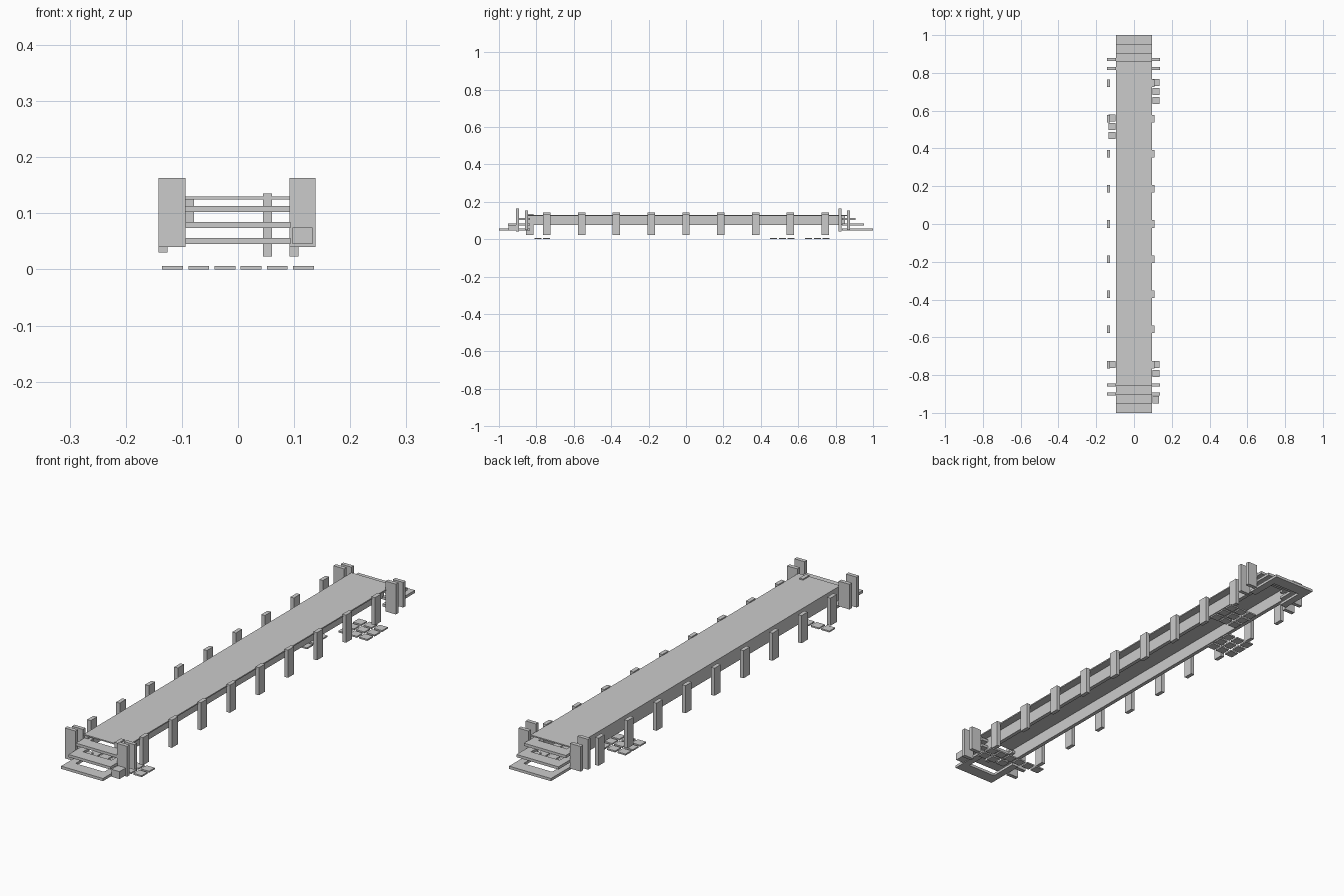
import bpy, bmesh

if "Cube" in bpy.data.objects:
    bpy.data.objects.remove(bpy.data.objects["Cube"])

stone = bpy.data.materials.new("light_grey")
stone.diffuse_color = (0.6, 0.6, 0.6, 1)
stone.use_nodes = True
stone.node_tree.nodes["Principled BSDF"].inputs["Base Color"].default_value = stone.diffuse_color


def boxes(name, ranges):
    """One object made of boxes given as (x0, x1, y0, y1, z0, z1)."""
    bm = bmesh.new()
    for x0, x1, y0, y1, z0, z1 in ranges:
        made = bmesh.ops.create_cube(bm, size=1)["verts"]
        for v in made:
            v.co = ((x0 + x1) / 2 + v.co.x * (x1 - x0),
                    (y0 + y1) / 2 + v.co.y * (y1 - y0),
                    (z0 + z1) / 2 + v.co.z * (z1 - z0))
    mesh = bpy.data.meshes.new(name)
    bm.to_mesh(mesh)
    bm.free()
    mesh.materials.append(stone)
    ob = bpy.data.objects.new(name, mesh)
    bpy.context.collection.objects.link(ob)


def u_frame(name, end, y_out, z0, z1):
    """Flat step: a tread at the outer end with two arms running inward."""
    W, arm, tread, inner = 0.094, 0.03, 0.05, 0.835
    outline = [(-W, y_out), (W, y_out), (W, inner), (W - arm, inner),
               (W - arm, y_out - tread), (arm - W, y_out - tread),
               (arm - W, inner), (-W, inner)]
    bm = bmesh.new()
    face = bm.faces.new([bm.verts.new((x, y * end, z0)) for x, y in outline])
    top = bmesh.ops.extrude_face_region(bm, geom=[face])["geom"]
    for v in top:
        if isinstance(v, bmesh.types.BMVert):
            v.co.z = z1
    bmesh.ops.recalc_face_normals(bm, faces=bm.faces)
    mesh = bpy.data.meshes.new(name)
    bm.to_mesh(mesh)
    bm.free()
    mesh.materials.append(stone)
    bpy.context.collection.objects.link(bpy.data.objects.new(name, mesh))


# Thin walking deck
boxes("deck", [(-0.094, 0.094, -0.855, 0.862, 0.125, 0.130)])

# Beams under the deck
for side, x in (("left", -0.086), ("right", 0.053)):
    boxes(side + "_beam", [(x - 0.008, x + 0.008, -0.85, 0.85, 0.075, 0.128)])

# Side posts, nine on each side
for side, x, z0, z1 in (("left", -0.134, 0.030, 0.142), ("right", 0.100, 0.023, 0.135)):
    boxes(side + "_posts", [(x - 0.008, x + 0.008, i * 0.186 - 0.02, i * 0.186 + 0.02, z0, z1)
                            for i in range(-4, 5)])

# Extra post standing through the deck near the front
boxes("inner_post", [(0.045, 0.061, -0.855, -0.815, 0.023, 0.135)])

# Steps at both ends
for end, word in ((-1, "front"), (1, "back")):
    for n, (y, z) in enumerate(((1.0, 0.045), (0.952, 0.074), (0.905, 0.102))):
        u_frame(f"{word}_step_{n + 1}", end, y, z, z + 0.011)

# Paired slabs at the four corners
for side, x0, x1 in (("left", -0.142, -0.094), ("right", 0.092, 0.138)):
    boxes(side + "_corner_slabs",
          [(x0, x1, y - 0.008, y + 0.008, z0, z1)
           for y, z0, z1 in ((-0.900, 0.040, 0.163), (-0.853, 0.050, 0.152),
                             (0.823, 0.040, 0.163), (0.870, 0.050, 0.152))])

# Small block beside the front steps
boxes("side_block", [(0.097, 0.133, -0.950, -0.910, 0.045, 0.075)])

# Paving tiles on the ground
columns = [-0.1165 + 0.0466 * i for i in range(6)]


def tiles(name, xs, ys):
    boxes(name, [(x - 0.0185, x + 0.0185, y - 0.0185, y + 0.0185, 0.0, 0.006)
                 for x in xs for y in ys])


tiles("back_left_tiles", columns[:3], (0.468, 0.515, 0.562))
tiles("back_right_tiles", columns[3:], (0.655, 0.702, 0.749))
tiles("front_left_tiles", columns[:3], (-0.745,))
tiles("front_right_tiles", columns[3:], (-0.745, -0.792))
